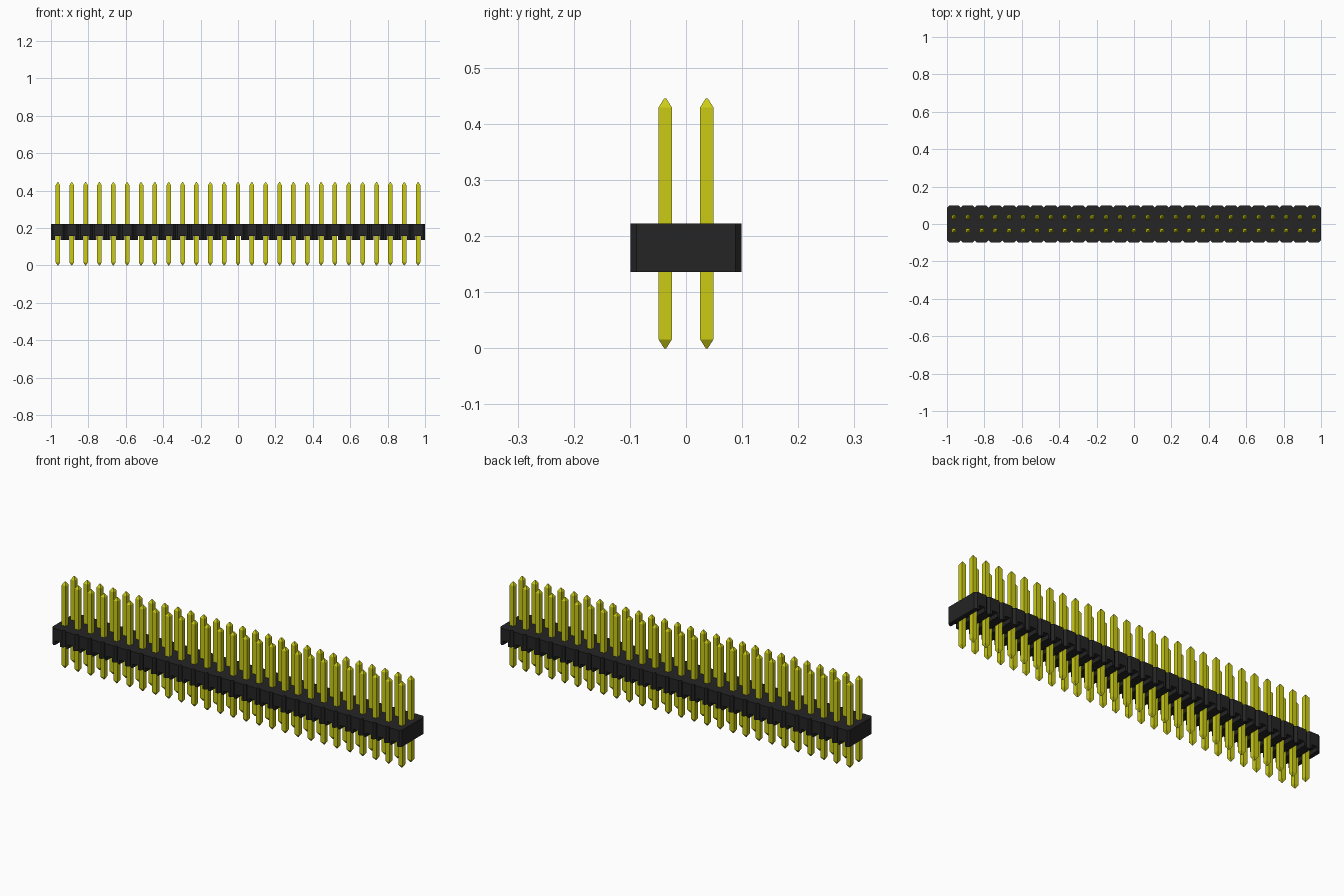
import bpy, bmesh

cube = bpy.data.objects.get("Cube")
if cube:
    bpy.data.objects.remove(cube, do_unlink=True)

COUNT = 27
PITCH = 2.0 / COUNT
DEPTH = 0.099                 # half depth of the housing
Z0, Z1, GROOVE_Z = 0.136, 0.222, 0.158
GROOVE = 0.015                # half width of the groove under each pin pair
CHAMFER = 0.011
PIN, TIP, HEIGHT, TAPER = 0.012, 0.002, 0.445, 0.016


def material(name, rgb, roughness):
    m = bpy.data.materials.new(name)
    m.use_nodes = True
    m.diffuse_color = (*rgb, 1)
    bsdf = m.node_tree.nodes["Principled BSDF"]
    bsdf.inputs["Base Color"].default_value = (*rgb, 1)
    bsdf.inputs["Roughness"].default_value = roughness
    return m


def make_object(name, bm, mat):
    bmesh.ops.recalc_face_normals(bm, faces=bm.faces[:])
    mesh = bpy.data.meshes.new(name)
    bm.to_mesh(mesh)
    bm.free()
    mesh.materials.append(mat)
    ob = bpy.data.objects.new(name, mesh)
    bpy.context.collection.objects.link(ob)
    return ob


def repeat(ob, count, offset):
    mod = ob.modifiers.new("repeat", 'ARRAY')
    mod.count = count
    mod.use_relative_offset = False
    mod.use_constant_offset = True
    mod.constant_offset_displace = offset


black = material("black plastic", (0.018, 0.018, 0.018), 0.6)
yellow = material("yellow metal", (0.60, 0.60, 0.008), 0.4)
first_x = -1 + PITCH / 2

# Housing segment: grooved profile extruded front to back, vertical corners chamfered
h = PITCH / 2
profile = [(-h, Z0), (-GROOVE, Z0), (-GROOVE, GROOVE_Z), (GROOVE, GROOVE_Z),
           (GROOVE, Z0), (h, Z0), (h, Z1), (-h, Z1)]
bm = bmesh.new()
face = bm.faces.new([bm.verts.new((first_x + x, -DEPTH, z)) for x, z in profile])
ext = bmesh.ops.extrude_face_region(bm, geom=[face])
bmesh.ops.translate(bm, vec=(0, 2 * DEPTH, 0),
                    verts=[g for g in ext["geom"] if isinstance(g, bmesh.types.BMVert)])
corners = [e for e in bm.edges
           if abs(e.verts[0].co.z - e.verts[1].co.z) > 0.01
           and all(abs(abs(v.co.x - first_x) - h) < 1e-4 for v in e.verts)]
bmesh.ops.bevel(bm, geom=corners, offset=CHAMFER, segments=1, affect='EDGES')
housing = make_object("housing", bm, black)
repeat(housing, COUNT, (PITCH, 0, 0))

# Square pin with tapered tips, repeated along the strip and in two rows
bm = bmesh.new()
rings = []
for z, r in ((0, TIP), (TAPER, PIN), (HEIGHT - TAPER, PIN), (HEIGHT, TIP)):
    rings.append([bm.verts.new((first_x + sx * r, -PITCH / 2 + sy * r, z))
                  for sx, sy in ((-1, -1), (1, -1), (1, 1), (-1, 1))])
for a, b in zip(rings, rings[1:]):
    for i in range(4):
        j = (i + 1) % 4
        bm.faces.new((a[i], a[j], b[j], b[i]))
bm.faces.new(rings[0][::-1])
bm.faces.new(rings[-1])
pins = make_object("pins", bm, yellow)
repeat(pins, COUNT, (PITCH, 0, 0))
repeat(pins, 2, (0, PITCH, 0))
